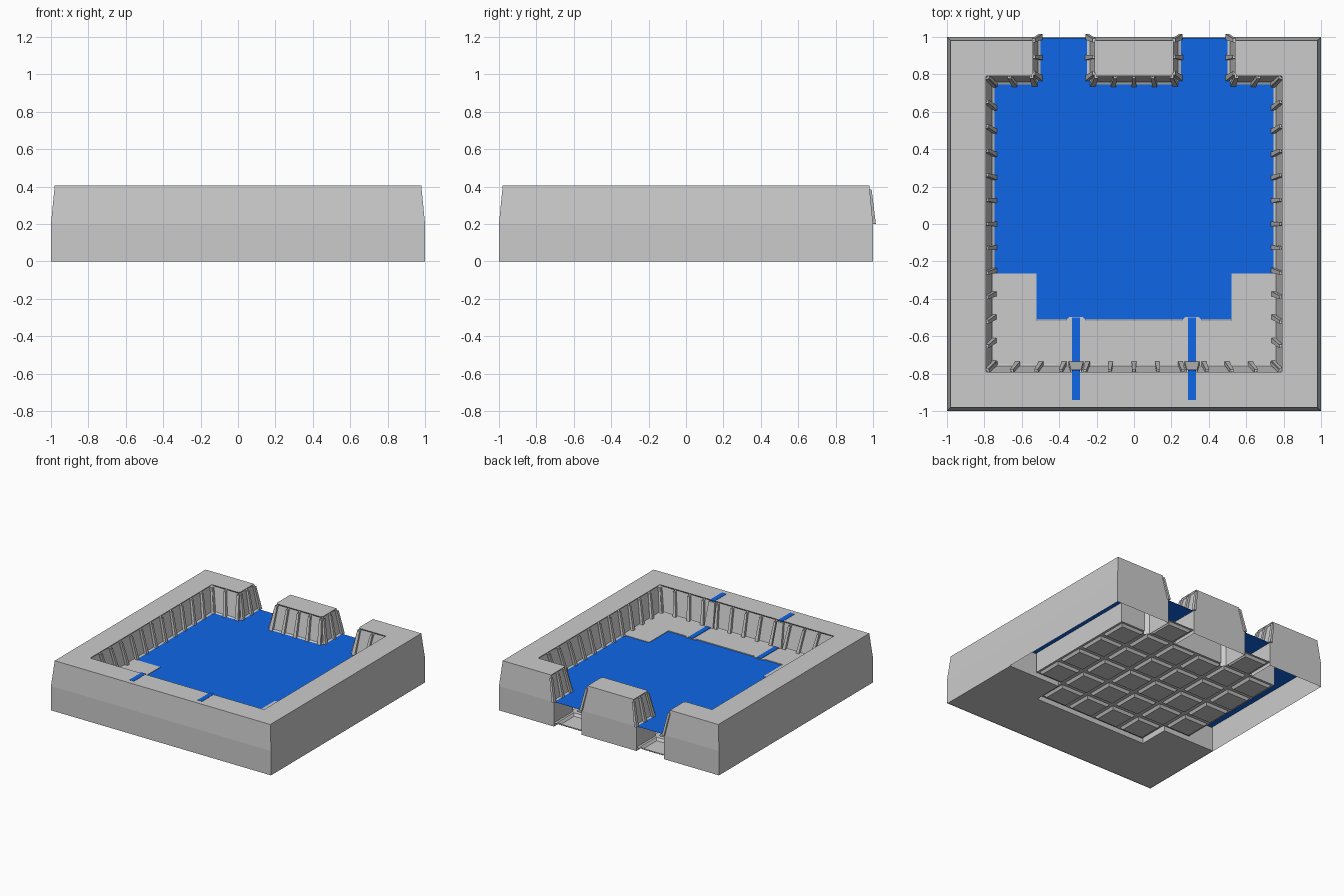
import bpy, bmesh
from mathutils import Vector

cube = bpy.data.objects.get("Cube")
if cube:
    bpy.data.objects.remove(cube, do_unlink=True)


def material(name, rgb):
    m = bpy.data.materials.new(name)
    m.use_nodes = True
    m.diffuse_color = (*rgb, 1)
    m.node_tree.nodes["Principled BSDF"].inputs["Base Color"].default_value = (*rgb, 1)
    return m


STONE = material("stone grey", (0.6, 0.6, 0.6))
WATER = material("water blue", (0.005, 0.136, 0.81))
MID, TOP, FLOOR = 0.2, 0.405, 0.03   # water line, wall top, basin floor
BAY = 0.125


def finish(name, bm, mat):
    bmesh.ops.remove_doubles(bm, verts=bm.verts, dist=0.0001)
    me = bpy.data.meshes.new(name)
    bm.to_mesh(me)
    bm.free()
    me.materials.append(mat)
    ob = bpy.data.objects.new(name, me)
    bpy.context.collection.objects.link(ob)
    return ob


def face(bm, pts):
    return bm.faces.new([bm.verts.new(p) for p in pts])


def at(path, z):
    return [Vector((x, y, z)) for x, y in path]


def mirrored(half):
    return half + [(-x, y) for x, y in reversed(half)]


def strip(bm, low, high):
    """Quads between two paths, facing left of the direction of travel."""
    for a, b, c, d in zip(low, low[1:], high[1:], high):
        face(bm, (b, a, d, c))


def prism(name, plan, z0, z1, mat):
    bm = bmesh.new()
    base = face(bm, at(plan, z0))
    up = bmesh.ops.extrude_face_region(bm, geom=[base])["geom"]
    bmesh.ops.translate(bm, vec=(0, 0, z1 - z0),
                        verts=[v for v in up if isinstance(v, bmesh.types.BMVert)])
    bmesh.ops.recalc_face_normals(bm, faces=bm.faces)
    return finish(name, bm, mat)


def rect(x0, x1, y0, y1):
    return [(x0, y0), (x1, y0), (x1, y1), (x0, y1)]


def rib(bm, low, high, along, out, width, depth):
    """Tapered buttress leaning on a sloped wall."""
    pts = [p + along * s * w / 2 + out * o
           for p, w, d in ((low, width, depth), (high, width * 0.7, depth * 0.7))
           for s in (-1, 1) for o in (-0.01, d)]
    bmesh.ops.convex_hull(bm, input=[bm.verts.new(p) for p in pts])


def panelled_wall(bm, low, high):
    """Sloped wall split into recessed bays with buttresses between them."""
    bays = []
    for a, b, c, d in zip(low, low[1:], high[1:], high):
        n = max(1, round((b - a).length / BAY))
        along = (b - a).normalized()
        out = Vector((0, 0, 1)).cross(along)
        for i in range(n):
            p, q = a.lerp(b, i / n), a.lerp(b, (i + 1) / n)
            r, s = d.lerp(c, (i + 1) / n), d.lerp(c, i / n)
            bays.append(face(bm, (q, p, s, r)))
            if i:
                rib(bm, p, p.lerp(s, 0.9), along, out, 0.026, 0.012)
        if n > 1:
            for p, s in ((a, d), (b, c)):
                rib(bm, p, p.lerp(s, 0.9), along, out, 0.03, 0.01)
    bmesh.ops.inset_individual(bm, faces=bays, thickness=0.014, depth=-0.012)


def rampart(name, outer, outer_top, inner, inner_top):
    """Hollow wall: straight foot, sloped upper face, flat top, panelled inside."""
    bm = bmesh.new()
    strip(bm, at(outer, 0), at(outer, MID))
    strip(bm, at(outer, MID), at(outer_top, TOP))
    panelled_wall(bm, at(inner, MID), at(inner_top, TOP))
    # canal sides carry on below the water
    for path in (inner[:3], inner[-3:]):
        strip(bm, at(path, 0), at(path, MID))
    face(bm, list(reversed(at(outer_top + inner_top[1:-1], TOP))))
    return finish(name, bm, STONE)


# Outer wall around three sides, returning along the back to the canals
rampart("outer_wall",
        mirrored([(0.5, 1), (1, 1), (1, -1)]),
        mirrored([(0.54, 0.98), (0.98, 0.98), (0.98, -0.98)]),
        mirrored([(-0.5, 1), (-0.5, 0.78), (-0.53, 0.745), (-0.745, 0.745), (-0.745, -0.745)]),
        mirrored([(-0.54, 0.98), (-0.54, 0.81), (-0.55, 0.79), (-0.79, 0.79), (-0.79, -0.79)]))

# Block standing between the two canals
rampart("middle_block",
        [(-0.25, 1), (0.25, 1)], [(-0.21, 0.98), (0.21, 0.98)],
        mirrored([(0.25, 1), (0.25, 0.78), (0.22, 0.745)]),
        mirrored([(0.21, 0.98), (0.21, 0.81), (0.2, 0.79)]))

# Raised front quay, solid down to the ground
prism("front_quay",
      mirrored([(0.995, -0.995), (0.995, -0.265), (0.52, -0.265), (0.52, -0.515)]),
      0, MID + 0.004, STONE)

# Basin: tiled floor with upright sides, open at the canal ends
bm = bmesh.new()
S = 0.25
tiles = []
for i in range(-3, 3):
    for j in range(-2, 4):
        column = abs(i + 0.5)
        if (j == -2 and column > 2) or (j == 3 and column != 1.5):
            continue
        tiles.append(face(bm, at(rect(i * S, i * S + S, j * S, j * S + S), FLOOR)))
bmesh.ops.remove_doubles(bm, verts=bm.verts, dist=0.0001)
rim = [e for e in bm.edges if e.is_boundary and min(v.co.y for v in e.verts) < 0.99]
sides = bmesh.ops.extrude_edge_only(bm, edges=rim)["geom"]
bmesh.ops.translate(bm, vec=(0, 0, MID - FLOOR - 0.005),
                    verts=[v for v in sides if isinstance(v, bmesh.types.BMVert)])
bmesh.ops.inset_individual(bm, faces=tiles, thickness=0.025, depth=0)
bmesh.ops.inset_individual(bm, faces=tiles, thickness=0.02, depth=-0.02)
finish("basin_floor", bm, STONE)

# Water surface
bm = bmesh.new()
face(bm, at(rect(-0.985, 0.985, -0.51, 0.995), MID))
finish("water_surface", bm, WATER)

# Two water channels running over the front wall and across the quay
for side, x in (("right", -0.31), ("left", 0.31)):
    prism(side + "_wall_channel", rect(x - 0.021, x + 0.021, -0.94, -0.78),
          TOP - 0.004, TOP + 0.002, WATER)
    prism(side + "_quay_channel", rect(x - 0.021, x + 0.021, -0.745, -0.5),
          MID + 0.003, MID + 0.008, WATER)
    prism(side + "_channel_lip",
          [(x - 0.06, -0.52), (x + 0.06, -0.52), (x + 0.035, -0.497), (x - 0.035, -0.497)],
          MID - 0.01, MID + 0.005, STONE)
    bm = bmesh.new()
    rib(bm, Vector((x, -0.745, MID)), Vector((x, -0.785, TOP - 0.01)),
        Vector((1, 0, 0)), Vector((0, 1, 0)), 0.08, 0.012)
    finish(side + "_chute", bm, STONE)
